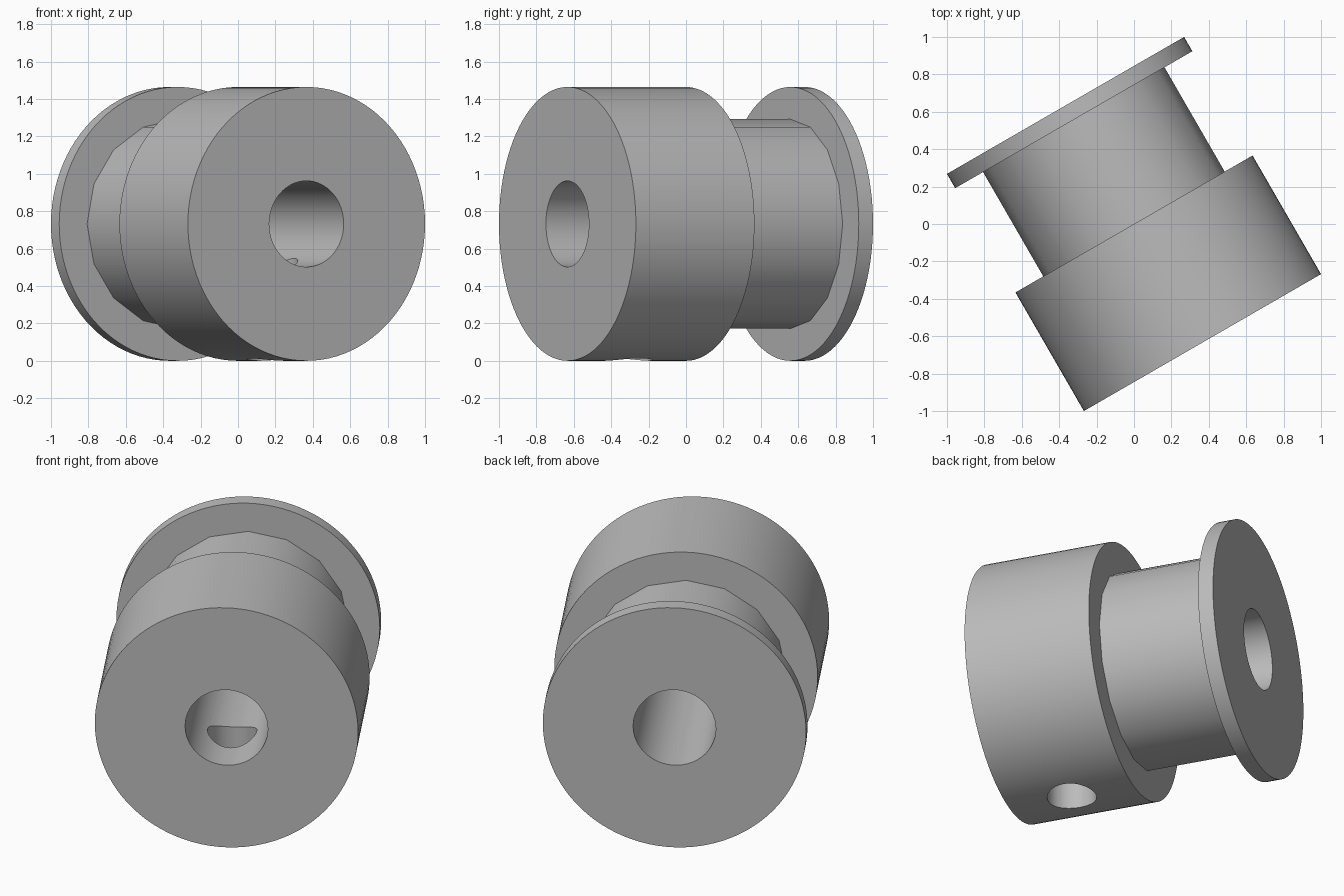
import bpy, math
from mathutils import Matrix

old = bpy.data.objects.get("Cube")
if old:
    bpy.data.objects.remove(old, do_unlink=True)

R = 0.732            # outer radius, also half the length
DRUM_R = 0.56
BORE_R = 0.23
SCREW_R = 0.137
FLANGE = 0.088

steel = bpy.data.materials.new("grey_metal")
steel.use_nodes = True
GREY = (0.5, 0.5, 0.5, 1)
steel.diffuse_color = GREY
steel.node_tree.nodes["Principled BSDF"].inputs["Base Color"].default_value = GREY

# The pulley axis is local y, turned 30 degrees about z
turn = Matrix.Translation((0, 0, R)) @ Matrix.Rotation(math.radians(30), 4, 'Z')
along_axis = Matrix.Rotation(math.radians(90), 4, 'X')


def cylinder(name, radius, start, end, sides):
    """Cylinder along the pulley axis, with a corner at the top."""
    bpy.ops.mesh.primitive_cylinder_add(vertices=sides, radius=radius, depth=end - start)
    ob = bpy.context.object
    ob.name = name
    ob.data.transform(turn @ Matrix.Translation((0, (start + end) / 2, 0)) @ along_axis)
    ob.data.materials.append(steel)
    return ob


def combine(target, other, operation):
    """Apply a boolean and remove the helper."""
    mod = target.modifiers.new(other.name, 'BOOLEAN')
    mod.operation, mod.object, mod.solver = operation, other, 'EXACT'
    bpy.context.view_layer.objects.active = target
    bpy.ops.object.modifier_apply(modifier=mod.name)
    bpy.data.objects.remove(other, do_unlink=True)


# Wide hub at the front, faceted belt drum, thin flange at the back
pulley = cylinder("pulley_body", R, -R, 0, 96)
combine(pulley, cylinder("belt_drum", DRUM_R, -R / 2, R - FLANGE / 2, 16), 'UNION')
combine(pulley, cylinder("back_flange", R, R - FLANGE, R, 96), 'UNION')

# Shaft bore right through
combine(pulley, cylinder("shaft_bore", BORE_R, -1, 1, 64), 'DIFFERENCE')

# Set screw hole, from the underside of the hub into the bore
bpy.ops.mesh.primitive_cylinder_add(vertices=48, radius=SCREW_R, depth=R + 0.2)
screw = bpy.context.object
screw.name = "set_screw_hole"
screw.data.transform(turn @ Matrix.Translation((0, -R / 2, -(R + 0.2) / 2)))
screw.data.materials.append(steel)
combine(pulley, screw, 'DIFFERENCE')

# Smooth round walls, crisp rims
bpy.ops.object.select_all(action='DESELECT')
pulley.select_set(True)
bpy.context.view_layer.objects.active = pulley
bpy.ops.object.shade_smooth_by_angle(angle=math.radians(30))
